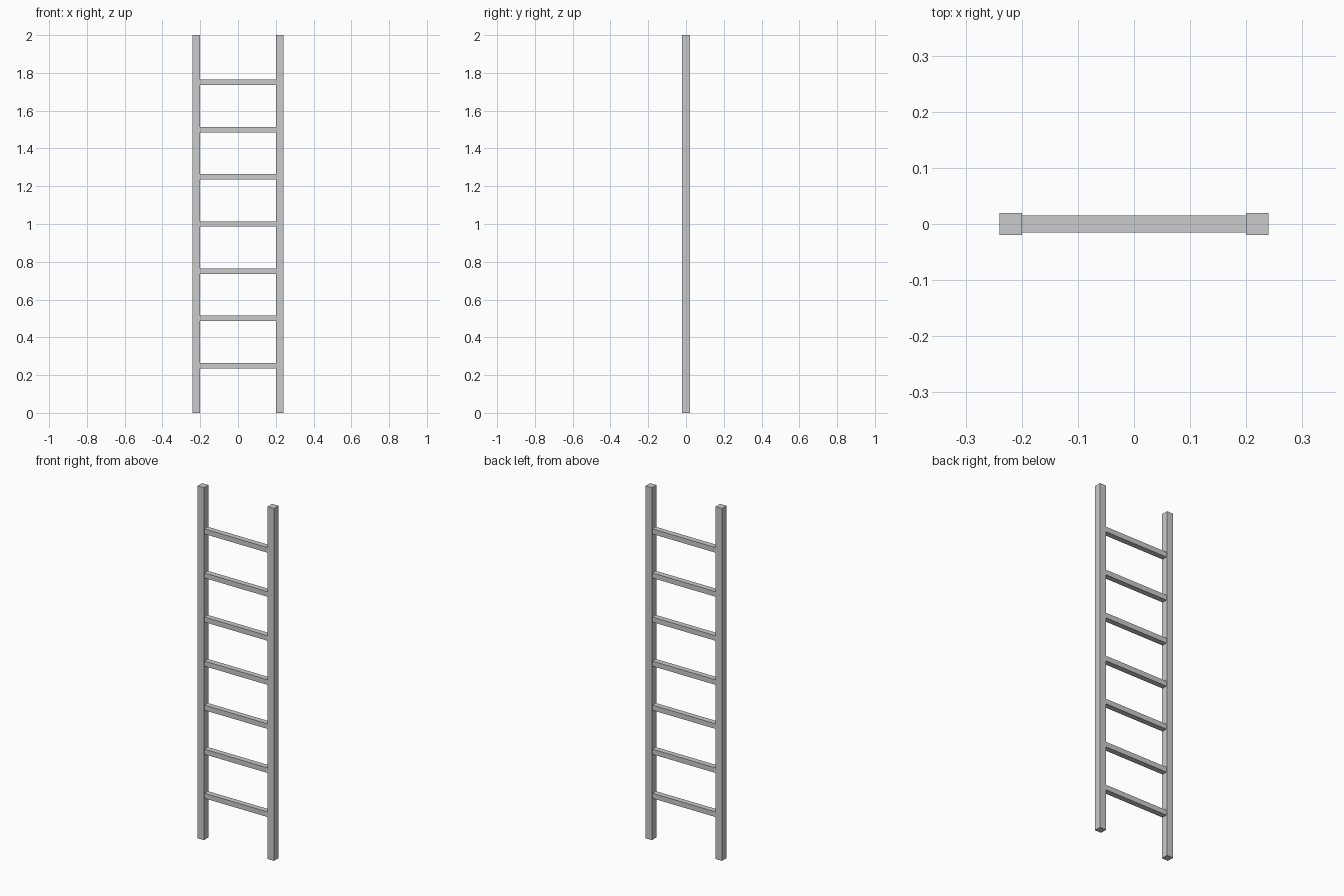
import bpy

if "Cube" in bpy.data.objects:
    bpy.data.objects.remove(bpy.data.objects["Cube"])

HEIGHT = 2.0
RAIL = 0.04
RUNG_DEPTH, RUNG_HEIGHT = 0.031, 0.029
INNER = 0.4
RUNGS = 7


def box(name, size, location):
    bpy.ops.mesh.primitive_cube_add(size=1, location=location)
    obj = bpy.context.object
    obj.name = name
    obj.scale = size
    bpy.ops.object.transform_apply(location=False, rotation=False, scale=True)
    return obj


# Side rails
for side, sign in (("left", -1), ("right", 1)):
    box(f"{side}_rail", (RAIL, RAIL, HEIGHT),
        (sign * (INNER + RAIL) / 2, 0, HEIGHT / 2))

# Evenly spaced rungs between the rails
step = HEIGHT / (RUNGS + 1)
for i in range(1, RUNGS + 1):
    box(f"rung_{i}", (INNER, RUNG_DEPTH, RUNG_HEIGHT), (0, 0, i * step))
